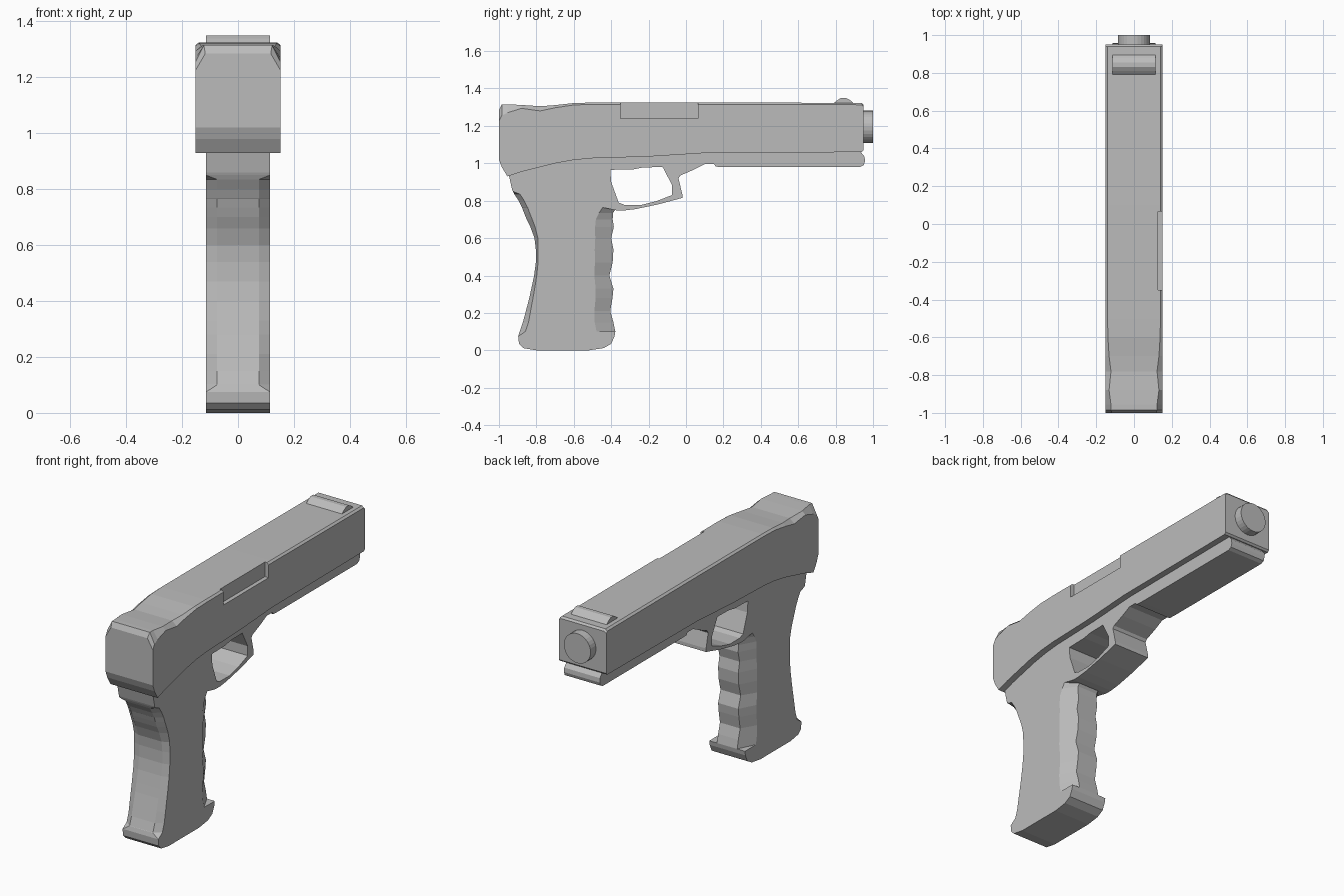
import bpy, bmesh
from mathutils import Vector

if "Cube" in bpy.data.objects:
    bpy.data.objects.remove(bpy.data.objects["Cube"])

grey = bpy.data.materials.new("plain grey")
grey.diffuse_color = (0.5, 0.5, 0.5, 1)
grey.use_nodes = True
grey.node_tree.nodes["Principled BSDF"].inputs["Base Color"].default_value = grey.diffuse_color


def finish(bm, name):
    bmesh.ops.recalc_face_normals(bm, faces=bm.faces)
    me = bpy.data.meshes.new(name)
    bm.to_mesh(me)
    bm.free()
    me.materials.append(grey)
    ob = bpy.data.objects.new(name, me)
    bpy.context.collection.objects.link(ob)
    return ob


def loft(name, rings):
    bm = bmesh.new()
    rows = [[bm.verts.new(p) for p in ring] for ring in rings]
    n = len(rows[0])
    for a, b in zip(rows, rows[1:]):
        for i in range(n):
            j = (i + 1) % n
            bm.faces.new((a[i], a[j], b[j], b[i]))
    bm.faces.new(rows[0])
    bm.faces.new(rows[-1])
    bmesh.ops.remove_doubles(bm, verts=bm.verts, dist=0.0005)
    return finish(bm, name)


def plate(name, loops, half):
    """Side profile (y, z) with optional holes, extruded across x."""
    bm = bmesh.new()
    for pts in loops:
        vs = [bm.verts.new((-half, y, z)) for y, z in pts]
        for i in range(len(vs)):
            bm.edges.new((vs[i - 1], vs[i]))
    bmesh.ops.triangle_fill(bm, edges=bm.edges[:], use_beauty=True, normal=(1, 0, 0))
    res = bmesh.ops.extrude_face_region(bm, geom=bm.faces[:], use_keep_orig=True)
    moved = [g for g in res["geom"] if isinstance(g, bmesh.types.BMVert)]
    bmesh.ops.translate(bm, verts=moved, vec=Vector((2 * half, 0, 0)))
    return finish(bm, name)


# Upper slide: cross-sections along y (y, bottom, top, chamfer x, chamfer z)
W = 0.152
sections = [
    (-1.0, 1.02, 1.285, .035, .06), (-.985, .98, 1.315, .03, .06),
    (-.955, .93, 1.315, .03, .045), (-.88, .955, 1.312, .02, .018),
    (-.78, .98, 1.305, .03, .025), (-.7, 1.0, 1.311, .02, .014),
    (-.6, 1.018, 1.322, .014, .01), (-.5, 1.027, 1.325, .012, .01),
    (-.2, 1.036, 1.325, .012, .01), (.1, 1.055, 1.325, .012, .01),
    (.94, 1.06, 1.323, .012, .01), (.95, 1.07, 1.312, .012, .01)]
slide = loft("slide", [
    [(-W, y, b), (W, y, b), (W, y, t - cz), (W - cx, y, t),
     (-W + cx, y, t), (-W, y, t - cz)] for y, b, t, cx, cz in sections])

# Side port recess on the right
bm = bmesh.new()
bmesh.ops.create_cube(bm, size=1)
for v in bm.verts:
    s = v.co
    v.co = (0.178 + s.x * 0.1, -0.1425 + s.y * 0.415, 1.32 + s.z * 0.16)
cutter = finish(bm, "port_cutter")
cutter.hide_render = True
cutter.hide_set(True)
mod = slide.modifiers.new("port", 'BOOLEAN')
mod.operation = 'DIFFERENCE'
mod.solver = 'EXACT'
mod.object = cutter

# Lower frame with guard loop
outer = [
    (-.93, .86), (-.45, .86), (-.45, .765), (-.37, .748), (-.33, .748),
    (-.27, .755), (-.15, .78), (-.02, .815), (-.02, .835), (-.04, .92),
    (-.03, .935), (.04, .965), (.1, .995), (.15, .995), (.16, .982),
    (.2, .98), (.93, .98), (.95, .99), (.957, 1.01), (.955, 1.035),
    (.935, 1.06), (.935, 1.09), (-.9, 1.09), (-.95, .95)]
hole = [(-.405, .965), (-.28, .968), (-.23, .978), (-.125, .98), (-.075, .885),
        (-.075, .83), (-.16, .797), (-.24, .777), (-.33, .778), (-.36, .79),
        (-.4, .9)]
plate("frame", [outer, hole], 0.115)

# Grip: stacked sections (z, back y, front y, back chamfer, front chamfer)
stack = [
    (0, -.8, -.52, 0, 0), (.012, -.87, -.44, 0, 0), (.035, -.893, -.4, 0, 0),
    (.075, -.897, -.382, 0, 0), (.1, -.89, -.378, .03, 0),
    (.101, -.889, -.378, .03, .1), (.15, -.872, -.388, .03, .1),
    (.21, -.856, -.405, .025, .085), (.28, -.838, -.393, .02, .09),
    (.33, -.827, -.388, .018, .095), (.4, -.812, -.41, .014, .08),
    (.47, -.803, -.392, .012, .095), (.54, -.803, -.388, .012, .1),
    (.6, -.81, -.4, .018, .085), (.66, -.832, -.386, .025, .1),
    (.7, -.852, -.392, .03, .09), (.735, -.866, -.39, .03, .075),
    (.765, -.877, -.37, .03, .075), (.766, -.878, -.45, .03, 0),
    (.8, -.895, -.45, .03, 0), (.835, -.918, -.45, .03, 0),
    (.85, -.926, -.45, 0, 0), (.86, -.93, -.45, 0, 0)]


def grip_ring(z, yb, yf, cb, cf):
    X = 0.115
    xb = X - (0.04 if cb else 0.001)
    xf = X - (0.05 if cf else 0.001)
    half = [(xb, yb), (X, yb + cb), (X, yf - cf), (xf, yf)]
    return [(x, y, z) for x, y in half] + [(-x, y, z) for x, y in reversed(half)]


grip = loft("grip", [grip_ring(*s) for s in stack])

# Front sight ridge
plate("front_sight", [[(.785, 1.318), (.81, 1.338), (.83, 1.35), (.855, 1.35),
                       (.88, 1.336), (.9, 1.318)]], 0.115)

# Barrel end
bpy.ops.mesh.primitive_cylinder_add(vertices=28, radius=0.086, depth=0.1,
                                    location=(0, 0.95, 1.195),
                                    rotation=(1.5707963, 0, 0))
barrel = bpy.context.object
barrel.name = "barrel_end"
barrel.data.materials.append(grey)
